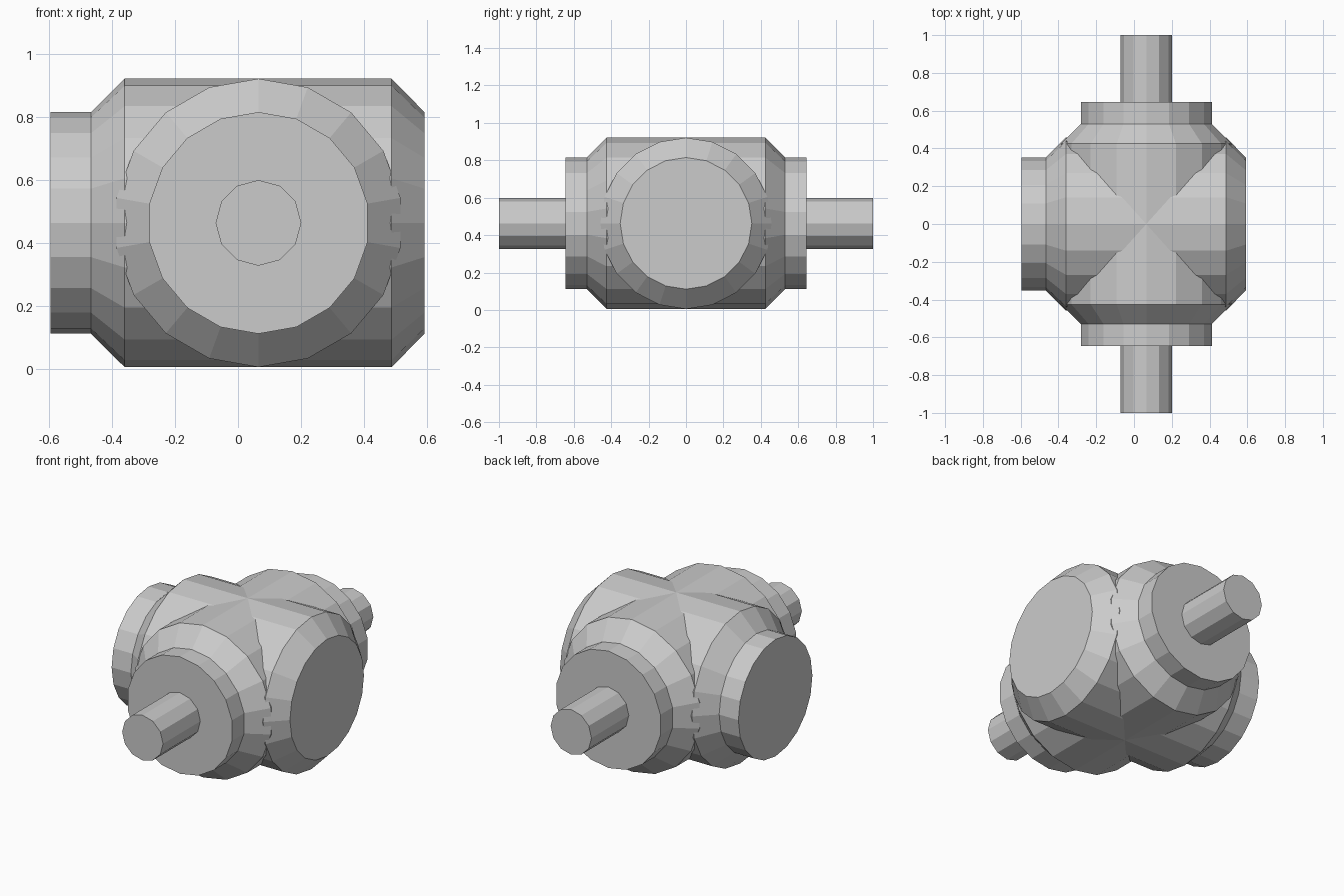
import bpy, bmesh
from math import sin, cos, pi
from mathutils import Vector

if "Cube" in bpy.data.objects:
    bpy.data.objects.remove(bpy.data.objects["Cube"])

CX, CZ = 0.065, 0.463      # point where the two axes cross
R, RC, RS = 0.458, 0.352, 0.136   # body, collar and shaft radii


def turned(name, axis, profile, sides):
    """Solid of revolution along x or y; profile = (position, radius) pairs."""
    bm = bmesh.new()
    rings = []
    for pos, r in profile:
        ring = []
        for i in range(sides):
            a = pi / 2 + 2 * pi * i / sides
            u, z = r * cos(a), CZ + r * sin(a)
            co = Vector((pos, u, z)) if axis == 'x' else Vector((CX + u, pos, z))
            ring.append(bm.verts.new(co))
        rings.append(ring)
    for a, b in zip(rings, rings[1:]):
        for i in range(sides):
            j = (i + 1) % sides
            bm.faces.new((a[i], a[j], b[j], b[i]))
    bm.faces.new(rings[0])
    bm.faces.new(rings[-1])
    bmesh.ops.recalc_face_normals(bm, faces=bm.faces)
    me = bpy.data.meshes.new(name)
    bm.to_mesh(me)
    bm.free()
    ob = bpy.data.objects.new(name, me)
    bpy.context.collection.objects.link(ob)
    return ob


# long body, front to back, with chamfers and a collar at each end
half = [(0.425, R), (0.53, RC), (0.645, RC)]
turned("long_body", 'y', [(-p, r) for p, r in reversed(half)] + half, 18)

# cross body, left to right, with a collar on the left only
turned("cross_body", 'x',
       [(-0.595, RC), (-0.467, RC), (-0.36, R), (0.488, R), (0.592, RC)], 20)

# thin shaft through both long ends
turned("shaft", 'y', [(-1.0, RS), (1.0, RS)], 12)
